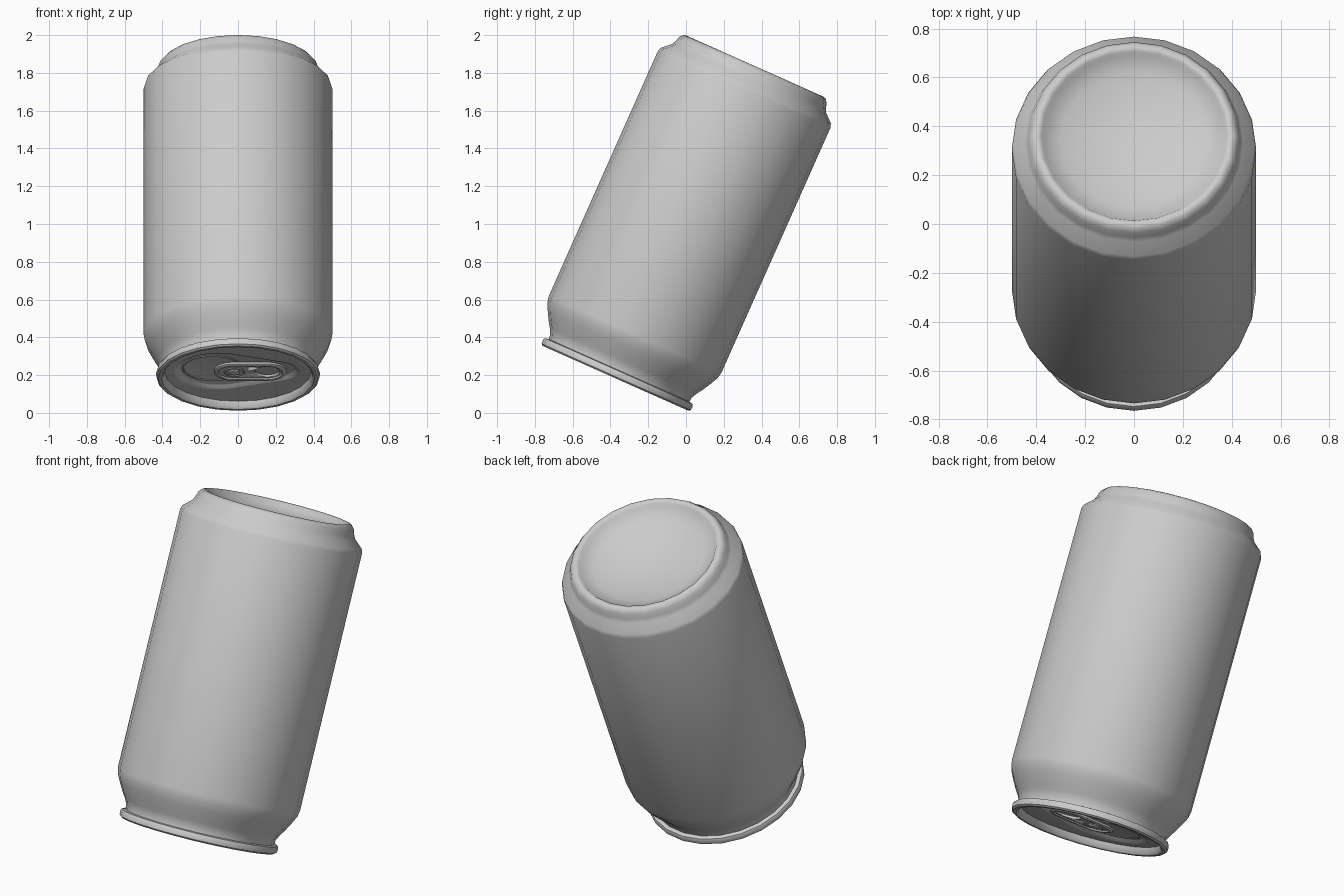
import bpy, bmesh, math
from mathutils import Matrix, Vector

if "Cube" in bpy.data.objects:
    bpy.data.objects.remove(bpy.data.objects["Cube"])

# the can is modelled lid-down along +z, then tilted 24 degrees
TILT = Matrix.Translation((0, -0.373, 0.183)) @ Matrix.Rotation(math.radians(-24), 4, 'X')


def hull(x1, r1, x2, r2, n=48):
    """Outline around two circles centred on the x axis (convex)."""
    pts = []
    for i in range(n):
        a = 2 * math.pi * i / n
        c, s = math.cos(a), math.sin(a)
        x, r = (x1, r1) if x1 * c + r1 > x2 * c + r2 else (x2, r2)
        pts.append((x + r * c, r * s))
    return pts


def circle(r, n=24, x=0):
    return hull(x, r, x, r, n)


def stack(name, rings, cap_start=True, cap_end=True, closed=False):
    """Bridge a series of (outline, height) rings into a mesh."""
    bm = bmesh.new()
    loops = [[bm.verts.new(TILT @ Vector((x, y, z))) for x, y in pts] for pts, z in rings]
    pairs = list(zip(loops, loops[1:]))
    if closed:
        pairs.append((loops[-1], loops[0]))
    for a, b in pairs:
        n = len(a)
        for i in range(n):
            j = (i + 1) % n
            bm.faces.new((a[i], a[j], b[j], b[i]))
    if cap_start and not closed:
        bm.faces.new(loops[0][::-1])
    if cap_end and not closed:
        bm.faces.new(loops[-1])
    me = bpy.data.meshes.new(name)
    bm.to_mesh(me)
    bm.free()
    ob = bpy.data.objects.new(name, me)
    bpy.context.collection.objects.link(ob)
    bpy.ops.object.select_all(action='DESELECT')
    ob.select_set(True)
    bpy.context.view_layer.objects.active = ob
    bpy.ops.object.shade_smooth_by_angle(angle=math.radians(38))
    return ob


# can shell: seam rim, neck, straight wall, tapered base, inward dome
profile = [(.388, .042), (.396, .008), (.406, 0), (.422, 0), (.432, .008), (.434, .03),
           (.428, .042), (.408, .046), (.410, .07), (.425, .10), (.445, .13), (.473, .18),
           (.493, .22), (.5, .255), (.5, 1.675), (.492, 1.697), (.447, 1.738), (.436, 1.76),
           (.427, 1.788), (.412, 1.806), (.396, 1.81), (.38, 1.803), (.37, 1.787),
           (.30, 1.757), (.22, 1.732), (.13, 1.716), (.05, 1.71)]
stack("can_shell", [(circle(r), z) for r, z in profile], cap_start=False)

# lid panel with its teardrop recess
stack("lid_panel", [(hull(-.10, .205, .20, .095), .060),
                    (hull(-.10, .215, .20, .105), .056),
                    (hull(-.10, .230, .20, .120), .042),
                    (hull(-.10, .240, .20, .130), .040),
                    (circle(.391, 48), .040)], cap_end=False)

# raised score line round the mouth
stack("mouth_score", [(circle(.150, 48, -.135), .061), (circle(.153, 48, -.135), .056),
                      (circle(.160, 48, -.135), .056), (circle(.163, 48, -.135), .061)],
      closed=True)


# pull tab with a curled edge and a sunken middle
def tab_outline(r):
    return hull(-.02, r, .15, r)


tab = stack("pull_tab", [(tab_outline(.080), .038), (tab_outline(.086), .030),
                         (tab_outline(.100), .030), (tab_outline(.108), .036),
                         (tab_outline(.108), .046), (tab_outline(.100), .051)])

# finger hole cut through the tab
cutter = stack("finger_hole_cutter", [(circle(.066, 32, .155), .0), (circle(.066, 32, .155), .057)])
cutter.hide_render = True
cutter.hide_viewport = True
cut = tab.modifiers.new("finger_hole", 'BOOLEAN')
cut.operation = 'DIFFERENCE'
cut.object = cutter

# rivet and the ring pressed around it
stack("rivet", [(circle(.022, 24, -.02), .027), (circle(.030, 24, -.02), .031),
                (circle(.030, 24, -.02), .060)])
stack("rivet_ring", [(circle(.045, 24, -.02), .039), (circle(.048, 24, -.02), .033),
                     (circle(.054, 24, -.02), .033), (circle(.057, 24, -.02), .039)], closed=True)
